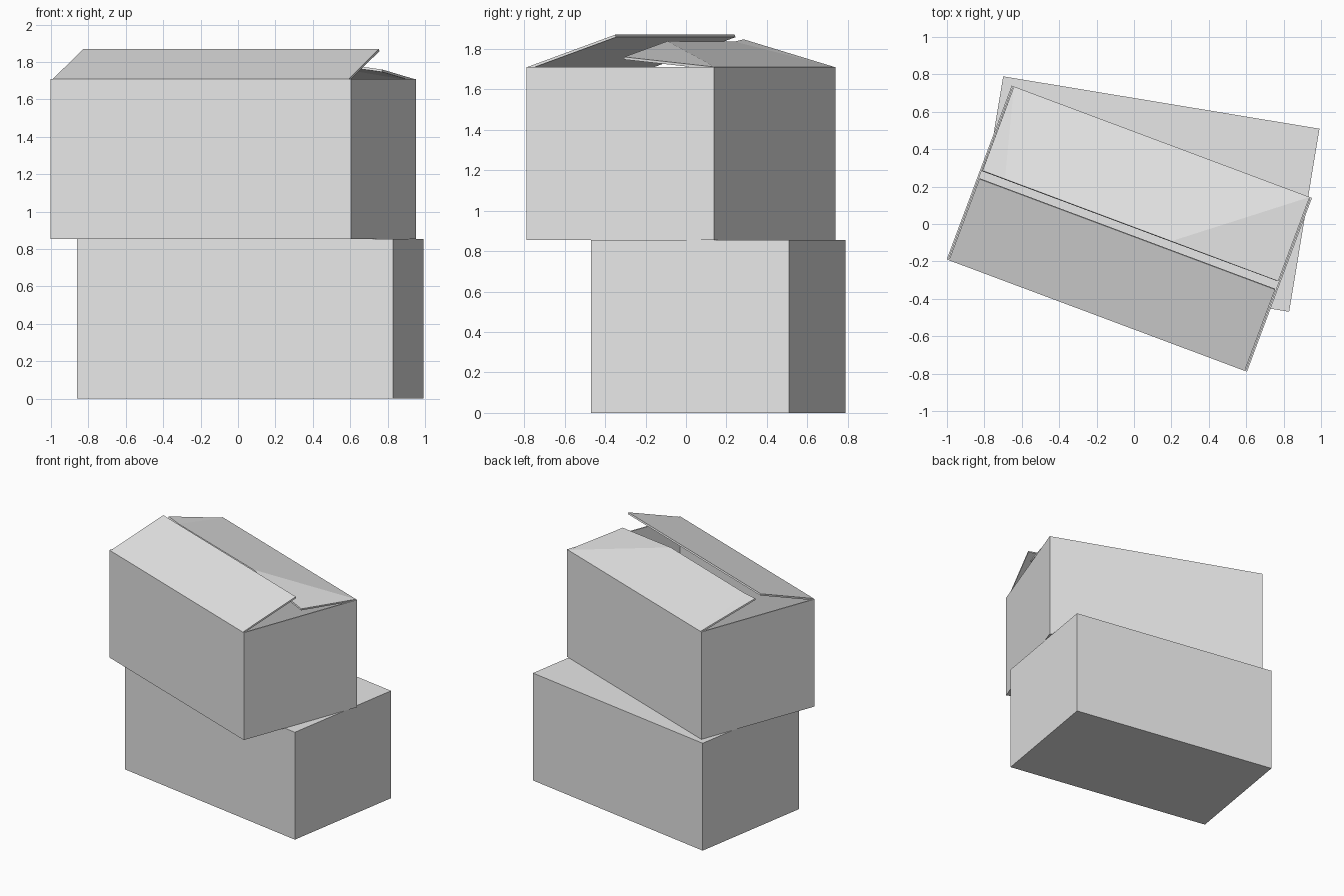
import bpy
import bmesh
from math import radians

if "Cube" in bpy.data.objects:
    bpy.data.objects.remove(bpy.data.objects["Cube"])

# Box dimensions: half length, half depth, height, board thickness
HX, HY, H, T = 0.857, 0.496, 0.855, 0.013
FX = HX - T  # flaps are slightly shorter than the box

card = bpy.data.materials.new("plain_grey_card")
card.use_nodes = True
card.diffuse_color = (0.8, 0.8, 0.8, 1)
card.node_tree.nodes["Principled BSDF"].inputs["Base Color"].default_value = (0.8, 0.8, 0.8, 1)


def add_object(name, bm, location, angle, thickness=0):
    mesh = bpy.data.meshes.new(name)
    bm.to_mesh(mesh)
    bm.free()
    mesh.materials.append(card)
    obj = bpy.data.objects.new(name, mesh)
    bpy.context.collection.objects.link(obj)
    obj.location = location
    obj.rotation_euler.z = radians(angle)
    if thickness:
        board = obj.modifiers.new("board", "SOLIDIFY")
        board.thickness = thickness
        board.offset = -1
    return obj


def box_mesh(open_top=False):
    bm = bmesh.new()
    bmesh.ops.create_cube(bm, size=1)
    bmesh.ops.scale(bm, vec=(2 * HX, 2 * HY, H), verts=bm.verts)
    bmesh.ops.translate(bm, vec=(0, 0, H / 2), verts=bm.verts)
    if open_top:
        lid = [f for f in bm.faces if f.normal.z > 0.5]
        bmesh.ops.delete(bm, geom=lid, context="FACES_ONLY")
    return bm


def sheet_mesh(points, faces):
    bm = bmesh.new()
    verts = [bm.verts.new(p) for p in points]
    for face in faces:
        bm.faces.new([verts[i] for i in face])
    return bm


UPPER = (-0.025, -0.025, H)
RIM = (-0.025, -0.025, 2 * H)
TURN = -20.5

# Closed lower box and open upper box
add_object("lower_box", box_mesh(), (0.065, 0.16, 0), -9.4)
add_object("upper_box", box_mesh(open_top=True), UPPER, TURN, T)

# Flat front flap, half raised
front = [(-FX, -HY, 0), (FX, -HY, 0), (FX, -0.032, 0.16), (-FX, -0.032, 0.16)]
add_object("front_flap", sheet_mesh(front, [(0, 1, 2, 3)]), RIM, TURN, T)

# Back flap with creased corners
back = [(-FX, HY, 0), (FX, HY, 0),
        (-FX, 0.016, 0.137), (-0.716, 0.016, 0.126),
        (0.234, 0.016, 0.128), (FX, 0.016, 0.05)]
add_object("back_flap", sheet_mesh(back, [(0, 2, 3), (0, 3, 4, 1), (1, 4, 5)]), RIM, TURN, T)
